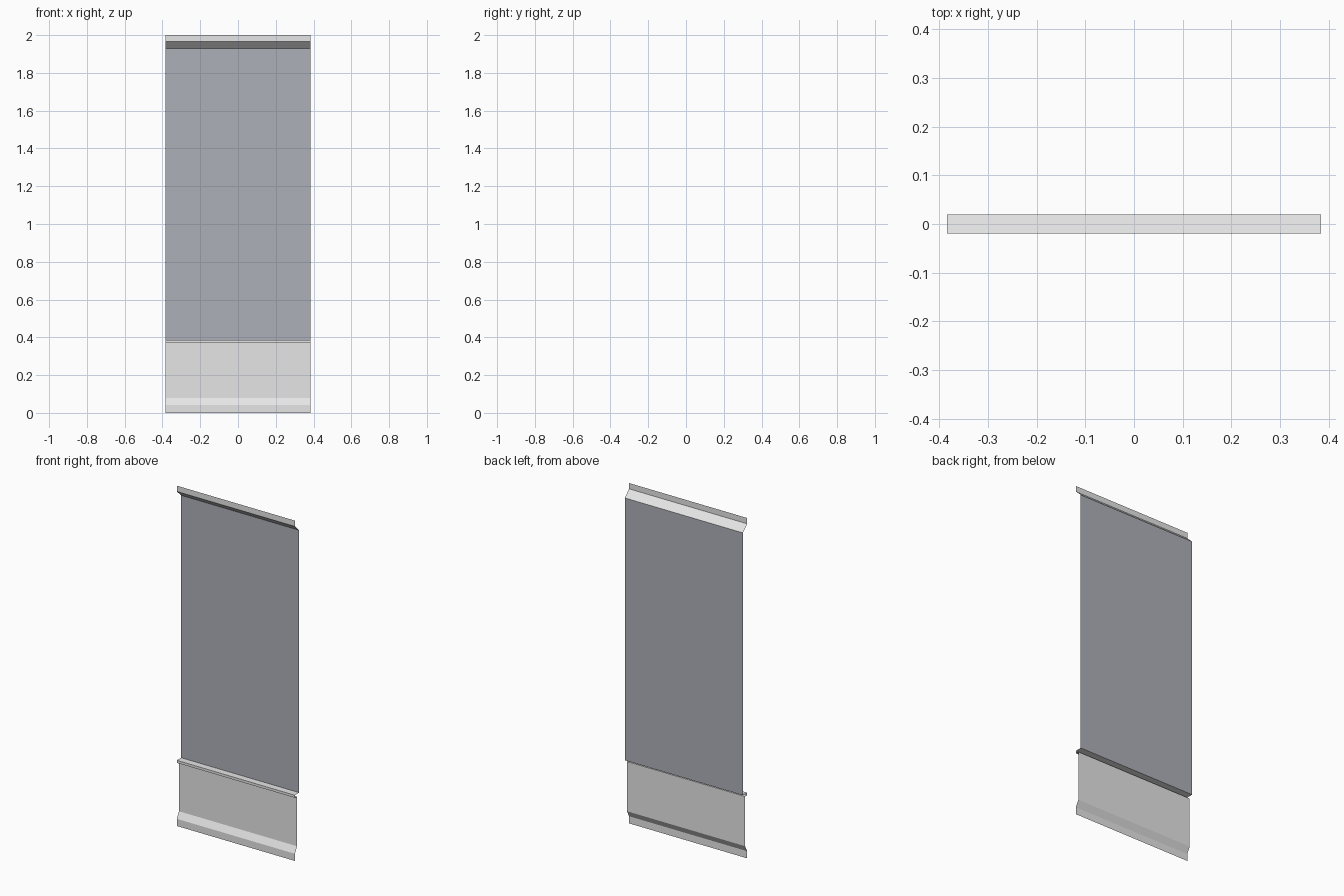
import bpy, bmesh

if "Cube" in bpy.data.objects:
    bpy.data.objects.remove(bpy.data.objects["Cube"])

HALF_W = 0.384
FRONT, MID, BACK = -0.02, 0.0, 0.02


def material(name, rgb):
    m = bpy.data.materials.new(name)
    m.diffuse_color = (*rgb, 1.0)
    m.use_nodes = True
    m.node_tree.nodes["Principled BSDF"].inputs["Base Color"].default_value = m.diffuse_color
    return m


def folded_sheet(name, profile, mat):
    """Thin open sheet: a (y, z) profile swept across the full width."""
    bm = bmesh.new()
    rows = [[bm.verts.new((x, y, z)) for x in (-HALF_W, HALF_W)] for y, z in profile]
    for a, b in zip(rows, rows[1:]):
        bm.faces.new((a[0], a[1], b[1], b[0]))
    me = bpy.data.meshes.new(name)
    bm.to_mesh(me)
    bm.free()
    me.materials.append(mat)
    ob = bpy.data.objects.new(name, me)
    bpy.context.collection.objects.link(ob)
    return ob


frame_grey = material("light grey", (0.79, 0.79, 0.79))
glass_grey = material("blue grey glass", (0.42, 0.435, 0.48))

# lower panel: bottom lip, slope, flat sheet, then the sill sticking out in front
folded_sheet("lower_panel", [
    (FRONT, 0.0), (FRONT, 0.042), (MID, 0.079), (MID, 0.371),
    (FRONT, 0.371), (FRONT, 0.386), (BACK, 0.386)], frame_grey)

# tall window pane
folded_sheet("window_pane", [(BACK, 0.386), (BACK, 1.928)], glass_grey)

# top rail: slope forward to the upper lip
folded_sheet("top_rail", [(BACK, 1.928), (FRONT, 1.966), (FRONT, 2.0)], frame_grey)
